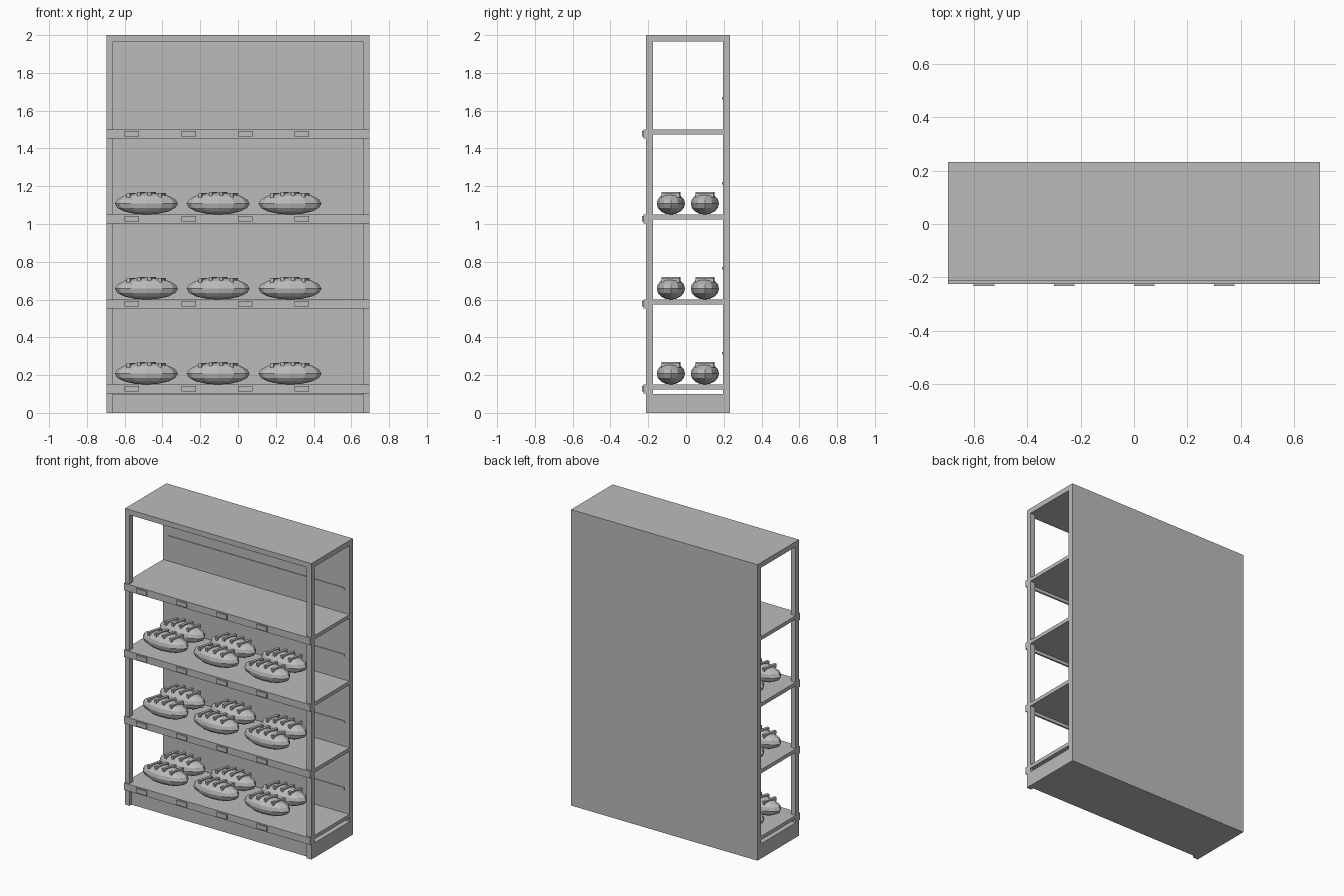
import bpy
import bmesh
from math import radians
from mathutils import Matrix

cube = bpy.data.objects.get("Cube")
if cube:
    bpy.data.objects.remove(cube, do_unlink=True)

grey = bpy.data.materials.new("plain_grey")
grey.use_nodes = True
COLOUR = (0.5, 0.5, 0.5, 1)
grey.diffuse_color = COLOUR
grey.node_tree.nodes["Principled BSDF"].inputs["Base Color"].default_value = COLOUR

# Main frame dimensions
HALF = 0.697
BACK, BODY_FRONT, LIP_FRONT, TAG_FRONT = 0.232, -0.212, -0.224, -0.232
POST = 0.036
PANEL_FRONT = 0.195
BASE_TOP = 0.1
SHELF_TOPS = (0.15, 0.6, 1.05, 1.5)


def finish(name, bm):
    mesh = bpy.data.meshes.new(name)
    bm.to_mesh(mesh)
    bm.free()
    mesh.materials.append(grey)
    obj = bpy.data.objects.new(name, mesh)
    bpy.context.collection.objects.link(obj)
    return obj


def add_box(bm, xs, ys, zs, turn=0):
    """Add a box spanning the given ranges, turned about its own vertical axis."""
    spans = (xs, ys, zs)
    centre = Matrix.Translation([(a + b) / 2 for a, b in spans])
    size = Matrix.Diagonal([b - a for a, b in spans] + [1])
    spin = Matrix.Rotation(radians(turn), 4, "Z")
    bmesh.ops.create_cube(bm, size=1, matrix=centre @ spin @ size)


def box(name, xs, ys, zs):
    bm = bmesh.new()
    add_box(bm, xs, ys, zs)
    return finish(name, bm)


# Cabinet: back, top, plinth and front posts
WIDE = (-HALF, HALF)
box("back_panel", WIDE, (PANEL_FRONT, BACK), (0, 2))
box("top_panel", WIDE, (BODY_FRONT, PANEL_FRONT), (1.965, 2))
box("plinth", WIDE, (BODY_FRONT + 0.02, PANEL_FRONT), (0, BASE_TOP))
for side, label in ((-1, "right"), (1, "left")):
    xs = sorted((side * HALF, side * (HALF - POST)))
    box(label + "_front_post", xs, (BODY_FRONT, BODY_FRONT + POST), (0, 1.965))

# Shelves with front lips, price plates and back rails
for top in SHELF_TOPS:
    box("shelf", WIDE, (BODY_FRONT, PANEL_FRONT), (top - 0.025, top))
    box("shelf_lip", WIDE, (LIP_FRONT, BODY_FRONT), (top - 0.047, top))
    box("back_rail", (POST - HALF, HALF - POST), (PANEL_FRONT - 0.005, PANEL_FRONT),
        (top + 0.158, top + 0.173))
    for i in range(4):
        x = -0.6 + 0.3 * i
        box("price_plate", (x, x + 0.077), (TAG_FRONT, LIP_FRONT), (top - 0.038, top - 0.008))

# Loaf: faceted ellipsoid with four slanted ridges
bm = bmesh.new()
bmesh.ops.create_uvsphere(bm, u_segments=12, v_segments=8, radius=1,
                          matrix=Matrix.Diagonal((0.167, 0.075, 0.058, 1)))
for x, lift in ((-0.083, -0.006), (-0.028, 0), (0.028, 0), (0.083, -0.006)):
    add_box(bm, (x - 0.009, x + 0.009), (-0.05, 0.05), (0.038 + lift, 0.062 + lift), turn=-15)
loaf = finish("loaf", bm)

# Two rows of three on each of the lower shelves
spots = [(x, y, top + 0.058) for top in SHELF_TOPS[:3]
         for x in (-0.485, -0.105, 0.275) for y in (-0.08, 0.1)]
loaf.location = spots[0]
for spot in spots[1:]:
    copy = loaf.copy()
    copy.location = spot
    bpy.context.collection.objects.link(copy)
